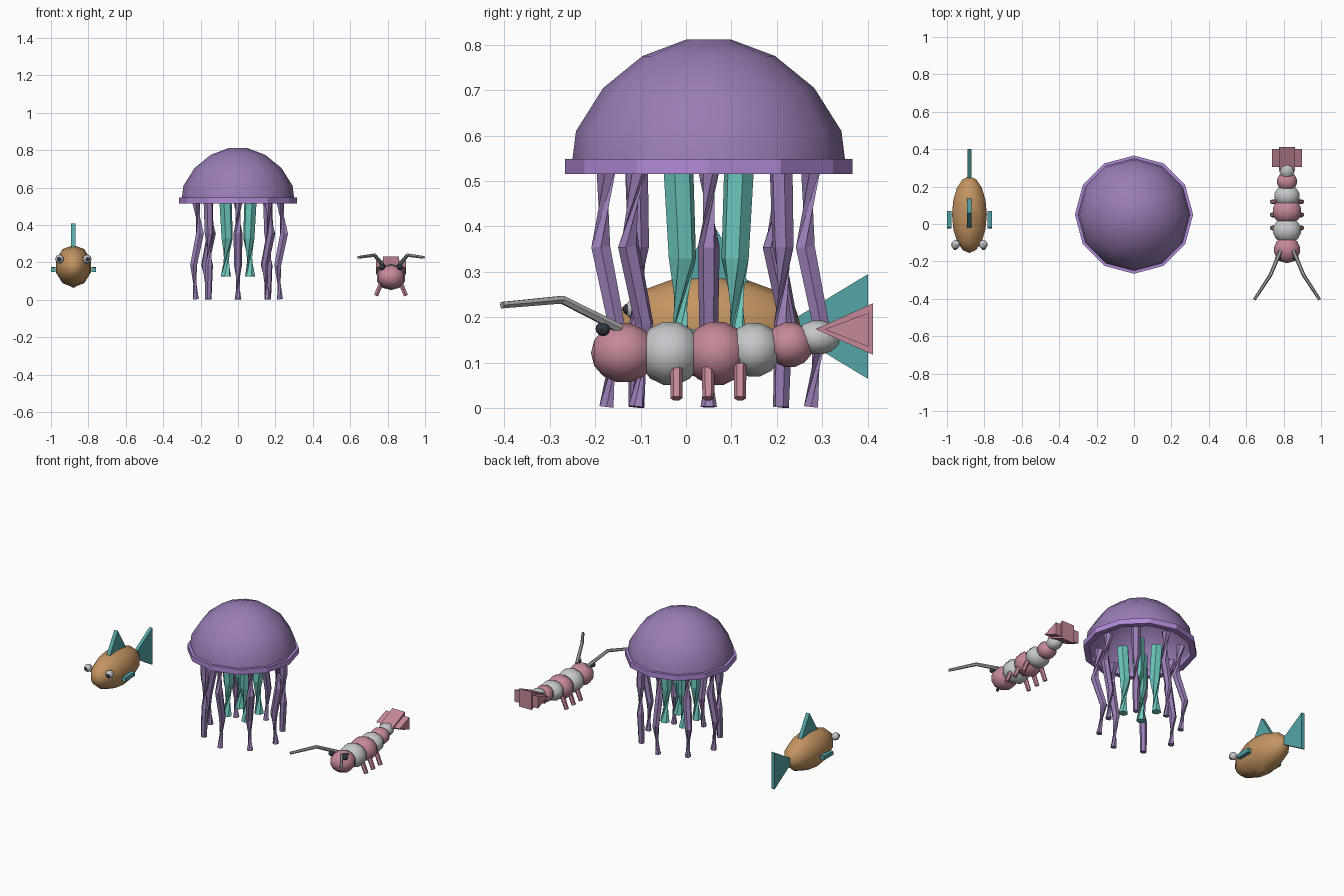
import bpy, bmesh, math
from mathutils import Vector, Matrix

if "Cube" in bpy.data.objects:
    bpy.data.objects.remove(bpy.data.objects["Cube"])


def mat(name, r, g, b):
    m = bpy.data.materials.new(name)
    m.diffuse_color = (r, g, b, 1)
    m.use_nodes = True
    m.node_tree.nodes["Principled BSDF"].inputs["Base Color"].default_value = m.diffuse_color
    return m


PURPLE = mat("purple", 0.32, 0.205, 0.46)
RIM = mat("light_purple", 0.44, 0.25, 0.68)
TEAL = mat("bright_teal", 0.15, 0.58, 0.52)
FIN = mat("fin_teal", 0.09, 0.38, 0.39)
ORANGE = mat("orange_brown", 0.55, 0.30, 0.12)
PINK = mat("pink", 0.56, 0.25, 0.31)
GREY = mat("pale_grey", 0.56, 0.57, 0.59)
FEELER = mat("mid_grey", 0.40, 0.40, 0.40)
DARK = mat("dark_navy", 0.03, 0.04, 0.06)


def finish(name, bm, material, smooth=False):
    bmesh.ops.recalc_face_normals(bm, faces=bm.faces)
    me = bpy.data.meshes.new(name)
    bm.to_mesh(me)
    bm.free()
    me.materials.append(material)
    for p in me.polygons:
        p.use_smooth = smooth
    ob = bpy.data.objects.new(name, me)
    bpy.context.collection.objects.link(ob)
    return ob


def bridge(bm, a, b):
    n = len(a)
    for i in range(n):
        bm.faces.new((a[i], a[(i + 1) % n], b[(i + 1) % n], b[i]))


def lathe(name, profile, centre, material, smooth, n=12):
    """Closed profile of (radius, z) turned about a vertical axis."""
    bm = bmesh.new()
    rings = []
    for r, z in profile:
        rings.append([bm.verts.new((centre[0] + r * math.cos(2 * math.pi * i / n),
                                    centre[1] + r * math.sin(2 * math.pi * i / n), z))
                      for i in range(n)])
    return bm, rings


def tube(name, pts, radii, material, n=6):
    bm = bmesh.new()
    pts = [Vector(p) for p in pts]
    rings = []
    for k, p in enumerate(pts):
        d = pts[min(k + 1, len(pts) - 1)] - pts[max(k - 1, 0)]
        q = d.to_track_quat('Z', 'Y')
        rings.append([bm.verts.new(p + q @ Vector((radii[k] * math.cos(2 * math.pi * i / n),
                                                   radii[k] * math.sin(2 * math.pi * i / n), 0)))
                      for i in range(n)])
    for a, b in zip(rings, rings[1:]):
        bridge(bm, a, b)
    bm.faces.new(rings[0])
    bm.faces.new(rings[-1])
    return finish(name, bm, material)


def ball(name, centre, half, material, u=10, v=8):
    """Ellipsoid with its poles along y."""
    bm = bmesh.new()
    bmesh.ops.create_uvsphere(bm, u_segments=u, v_segments=v, radius=1)
    bm.transform(Matrix.Translation(centre) @ Matrix.Diagonal((*half, 1))
                 @ Matrix.Rotation(math.pi / 2, 4, 'X'))
    return finish(name, bm, material, True)


def prism(name, yz, x0, x1, material):
    """Outline in the y-z plane, extruded from x0 to x1."""
    bm = bmesh.new()
    a = [bm.verts.new((x0, y, z)) for y, z in yz]
    b = [bm.verts.new((x1, y, z)) for y, z in yz]
    bridge(bm, a, b)
    bm.faces.new(a)
    bm.faces.new(b)
    return finish(name, bm, material)


# --- Jellyfish: hollow bell and rim ---
C = (0, 0.05)
bm, rings = lathe("bell", [(0.302, 0.53), (0.292, 0.61), (0.232, 0.705), (0.146, 0.775), (0.05, 0.811)],
                  C, PURPLE, True)
for a, b in zip(rings, rings[1:]):
    bridge(bm, a, b)
bm.faces.new(rings[-1])
bm2, inner = lathe("inner", [(0.285, 0.525), (0.275, 0.60), (0.218, 0.69), (0.137, 0.758), (0.047, 0.793)],
                   C, PURPLE, True)
for a, b in zip(inner, inner[1:]):
    bridge(bm2, a, b)
bm2.faces.new(inner[-1])
finish("jellyfish_bell", bm, PURPLE, True)
lining = finish("jellyfish_bell_lining", bm2, PURPLE, True)
lining.data.flip_normals()

bm, rings = lathe("rim", [(0.283, 0.515), (0.316, 0.515), (0.316, 0.548), (0.283, 0.548)], C, RIM, False)
for i in range(4):
    bridge(bm, rings[i], rings[(i + 1) % 4])
finish("jellyfish_rim", bm, RIM)

# Outer tentacles, each bent a little differently
for i in range(8):
    a = math.radians(45 * i)
    mid = 0.025 * math.cos(a + math.pi / 6)
    low = -0.025 * math.cos(a + math.pi / 3)
    path = [((0.225 + o) * math.cos(a), 0.05 + (0.225 + o) * math.sin(a), z)
            for o, z in ((0, 0.535), (mid, 0.355), (low, 0.185), (0, 0.003))]
    tube(f"tentacle_{i + 1}", path, (0.026, 0.024, 0.021, 0.018), PURPLE)

# Inner teal arms
for i in range(4):
    a = math.radians(45 + 90 * i)
    path = [(r * math.cos(a), 0.05 + r * math.sin(a), z)
            for r, z in ((0.095, 0.54), (0.082, 0.33), (0.092, 0.125))]
    tube(f"mouth_arm_{i + 1}", path, (0.034, 0.031, 0.028), TEAL)

# --- Fish ---
FX = -0.88
ball("fish_body", (FX, 0.05, 0.18), (0.098, 0.205, 0.113), ORANGE, 10, 8)
prism("fish_tail", [(0.21, 0.18), (0.40, 0.295), (0.40, 0.065)], FX - 0.01, FX + 0.01, FIN)
prism("fish_dorsal_fin", [(-0.03, 0.265), (0.145, 0.265), (0.058, 0.408)], FX - 0.012, FX + 0.012, FIN)
for side, s in (("left", -1), ("right", 1)):
    x = FX + s * 0.108
    prism(f"fish_{side}_fin", [(-0.025, 0.15), (-0.02, 0.172), (0.07, 0.176), (0.07, 0.15)],
          x - 0.012, x + 0.012, FIN)
    ball(f"fish_{side}_eye", (FX + s * 0.074, -0.11, 0.218), (0.024, 0.024, 0.024), GREY, 8, 6)
    ball(f"fish_{side}_pupil", (FX + s * 0.076, -0.126, 0.218), (0.013, 0.013, 0.013), DARK, 8, 6)

# --- Shrimp: overlapping body segments, alternating colour ---
SX = 0.818
SEGMENTS = [(-0.137, 0.122, 0.074, 0.072, 0.066), (-0.035, 0.121, 0.08, 0.07, 0.071),
            (0.068, 0.121, 0.082, 0.07, 0.071), (0.15, 0.129, 0.072, 0.06, 0.06),
            (0.228, 0.14, 0.057, 0.053, 0.05), (0.29, 0.156, 0.043, 0.05, 0.038)]
for i, (y, z, hx, hy, hz) in enumerate(SEGMENTS):
    ball(f"shrimp_segment_{i + 1}", (SX, y, z), (hx, hy, hz), GREY if i % 2 else PINK, 10, 7)

# Tail fan: tall middle wedge and wider low wedge
prism("shrimp_tail_middle", [(0.285, 0.174), (0.411, 0.231), (0.411, 0.118)], SX - 0.043, SX + 0.043, PINK)
prism("shrimp_tail_sides", [(0.305, 0.174), (0.402, 0.21), (0.402, 0.135)], SX - 0.081, SX + 0.081, PINK)

for side, s in (("left", -1), ("right", 1)):
    for i, y in enumerate((-0.021, 0.049, 0.119)):
        tube(f"shrimp_{side}_leg_{i + 1}",
             [(SX + s * 0.05, y, 0.095), (SX + s * 0.08, y, 0.022)], (0.014, 0.013), PINK)
    ball(f"shrimp_{side}_eye", (SX + s * 0.048, -0.183, 0.175), (0.016, 0.016, 0.016), DARK, 8, 6)
    tube(f"shrimp_{side}_antenna",
         [(SX + s * 0.035, -0.145, 0.175), (SX + s * 0.088, -0.272, 0.239), (SX + s * 0.175, -0.405, 0.227)],
         (0.011, 0.01, 0.008), FEELER)

# Smooth the rounded parts, keep sharp edges elsewhere
bpy.ops.object.select_all(action='DESELECT')
for ob in bpy.data.objects:
    if ob.data.polygons[0].use_smooth:
        ob.select_set(True)
        bpy.context.view_layer.objects.active = ob
bpy.ops.object.shade_smooth_by_angle(angle=math.radians(40))
